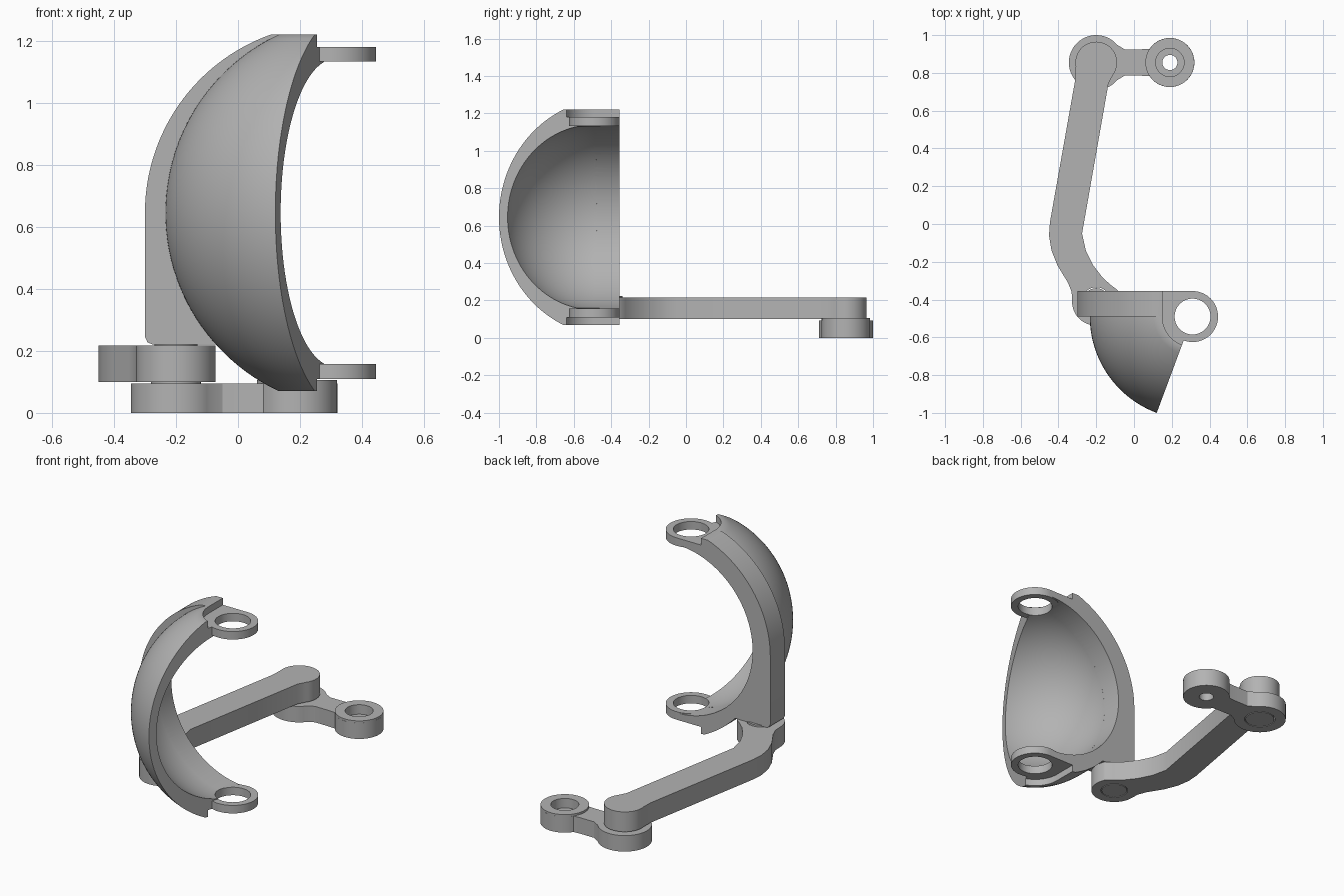
import bpy, bmesh
from math import sin, cos, sqrt, radians, asin, degrees

if "Cube" in bpy.data.objects:
    bpy.data.objects.remove(bpy.data.objects["Cube"])

grey = bpy.data.materials.new("plain grey")
grey.use_nodes = True
colour = (0.45, 0.45, 0.45, 1)
grey.diffuse_color = colour
grey.node_tree.nodes["Principled BSDF"].inputs["Base Color"].default_value = colour


def arc(cx, cy, r, a0, a1, n=40):
    steps = [radians(a0 + (a1 - a0) * i / n) for i in range(n + 1)]
    return [(cx + r * cos(a), cy + r * sin(a)) for a in steps]


def loft(name, rings):
    """Solid through matching closed rings, capped at both ends."""
    bm = bmesh.new()
    loops = [[bm.verts.new(p) for p in ring] for ring in rings]
    n = len(loops[0])
    for a, b in zip(loops, loops[1:]):
        for i in range(n):
            j = (i + 1) % n
            bm.faces.new((a[i], a[j], b[j], b[i]))
    bm.faces.new(loops[0])
    bm.faces.new(loops[-1])
    bmesh.ops.recalc_face_normals(bm, faces=bm.faces)
    mesh = bpy.data.meshes.new(name)
    bm.to_mesh(mesh)
    bm.free()
    mesh.materials.append(grey)
    ob = bpy.data.objects.new(name, mesh)
    bpy.context.collection.objects.link(ob)
    return ob


def plate(name, outline, z0, z1):
    return loft(name, [[(x, y, z) for x, y in outline] for z in (z0, z1)])


def disc(name, x, y, r, z0, z1):
    return plate(name, arc(x, y, r, 0, 360, 64)[:-1], z0, z1)


def combine(ob, tool, operation):
    """Merge or cut with a helper solid, then discard the helper."""
    mod = ob.modifiers.new("combine", "BOOLEAN")
    mod.operation, mod.solver, mod.object = operation, "EXACT", tool
    bpy.context.view_layer.objects.active = ob
    bpy.ops.object.modifier_apply(modifier=mod.name)
    bpy.data.objects.remove(tool)


def finish(ob):
    bpy.ops.object.select_all(action="DESELECT")
    ob.select_set(True)
    bpy.context.view_layer.objects.active = ob
    bpy.ops.object.shade_smooth_by_angle(angle=radians(30))


# Main dimensions of the curved guard, about its vertical axis
CX, CY, CZ = 0.31, -0.49, 0.645
HALF, INNER, HOLE, RING = 0.575, 0.495, 0.095, 0.135
TAB_LOW, TAB_HIGH = 0.488, 0.535
BULGE, OFFSET = 0.635, 0.091
PIVOT_X, FRONT_Y, BACK_Y = -0.2, -0.41, 0.855

# Guard shell: crescent section swept round the axis
top = degrees(asin(HALF / BULGE))
bore = degrees(asin(sqrt(INNER ** 2 - HOLE ** 2) / INNER))
section = [(HOLE, -HALF)] + arc(-OFFSET, 0, BULGE, -top, top, 48)
section += [(HOLE, HALF)] + arc(0, 0, INNER, bore, -bore, 48)
sweep = [radians(178.5 + 71.1 * i / 40) for i in range(41)]
guard = loft("guard_shell", [[(CX + r * cos(a), CY + r * sin(a), CZ + z)
                              for r, z in section] for a in sweep])

# Back frame: arched plate with a square foot over the pivot
rim = 0.61
foot = -0.425
low = degrees(asin(-foot / BULGE))
outline = [(0, HALF)] + arc(0, 0, rim, 180 - degrees(asin(HALF / rim)), 180)
outline += [(-rim, foot + 0.025), (-rim + 0.008, foot + 0.008), (-rim + 0.025, foot)]
outline += arc(OFFSET, 0, BULGE, 180 + low, 180 + top, 16)
outline += [(0, -HALF)] + arc(0, 0, INNER, 270, 90, 64)
frame = loft("back_frame", [[(CX + x, y, CZ + z) for x, z in outline]
                            for y in (CY, -0.355)])
combine(guard, frame, "UNION")

# Upper and lower ring tabs, with clearance cut outside each one
clear = arc(CX, CY, 0.16, 180, 360) + [(CX + 0.16, 0), (CX - 0.16, 0)]
for side in (1, -1):
    z = sorted((CZ + side * TAB_HIGH, CZ + side * 0.7))
    combine(guard, plate("clearance_cutter", clear, *z), "DIFFERENCE")
    z = sorted((CZ + side * TAB_LOW, CZ + side * TAB_HIGH))
    combine(guard, disc("ring_tab", CX, CY, RING, *z), "UNION")
    z = sorted((CZ + side * 0.4, CZ + side * 0.7))
    combine(guard, disc("ring_bore", CX, CY, HOLE, *z), "DIFFERENCE")
finish(guard)

# Long bent arm
arm_outline = arc(PIVOT_X, BACK_Y, 0.11, -35, 190)
arm_outline += [(-0.31, 0.77), (-0.445, 0.01), (-0.45, -0.06), (-0.437, -0.14),
                (-0.405, -0.22), (-0.35, -0.31), (-0.33, -0.36)]
arm_outline += arc(PIVOT_X, FRONT_Y, 0.128, 180, 388)
arm_outline += [(-0.12, -0.325), (-0.165, -0.285), (-0.215, -0.22),
                (-0.255, -0.14), (-0.275, -0.05), (-0.135, 0.745)]
arm = plate("bent_arm", arm_outline, 0.1, 0.217)
combine(arm, disc("arm_bore", PIVOT_X, FRONT_Y, 0.075, 0, 0.4), "DIFFERENCE")
finish(arm)

# Short link with a raised, counterbored boss
boss_x, neck = 0.19, 0.07
link_outline = arc(PIVOT_X, BACK_Y, 0.145, 40, 320)
link_outline += [(x, BACK_Y - neck) for x in (-0.05, -0.02, 0.04)]
link_outline += arc(boss_x, BACK_Y, 0.13, 214, 506)
link_outline += [(x, BACK_Y + neck) for x in (0.04, -0.02, -0.05)]
link = plate("short_link", link_outline, 0, 0.094)
combine(link, disc("boss", boss_x, BACK_Y, 0.1295, 0.02, 0.106), "UNION")
combine(link, disc("boss_bore", boss_x, BACK_Y, 0.04, -0.1, 0.2), "DIFFERENCE")
combine(link, disc("boss_recess", boss_x, BACK_Y, 0.075, 0.05, 0.2), "DIFFERENCE")
combine(link, disc("link_bore", PIVOT_X, BACK_Y, 0.085, -0.1, 0.2), "DIFFERENCE")
finish(link)

# Pivot pins
finish(disc("front_pin", PIVOT_X, FRONT_Y, 0.07, 0.1, 0.225))
finish(disc("back_pin", PIVOT_X, BACK_Y, 0.08, 0, 0.105))
